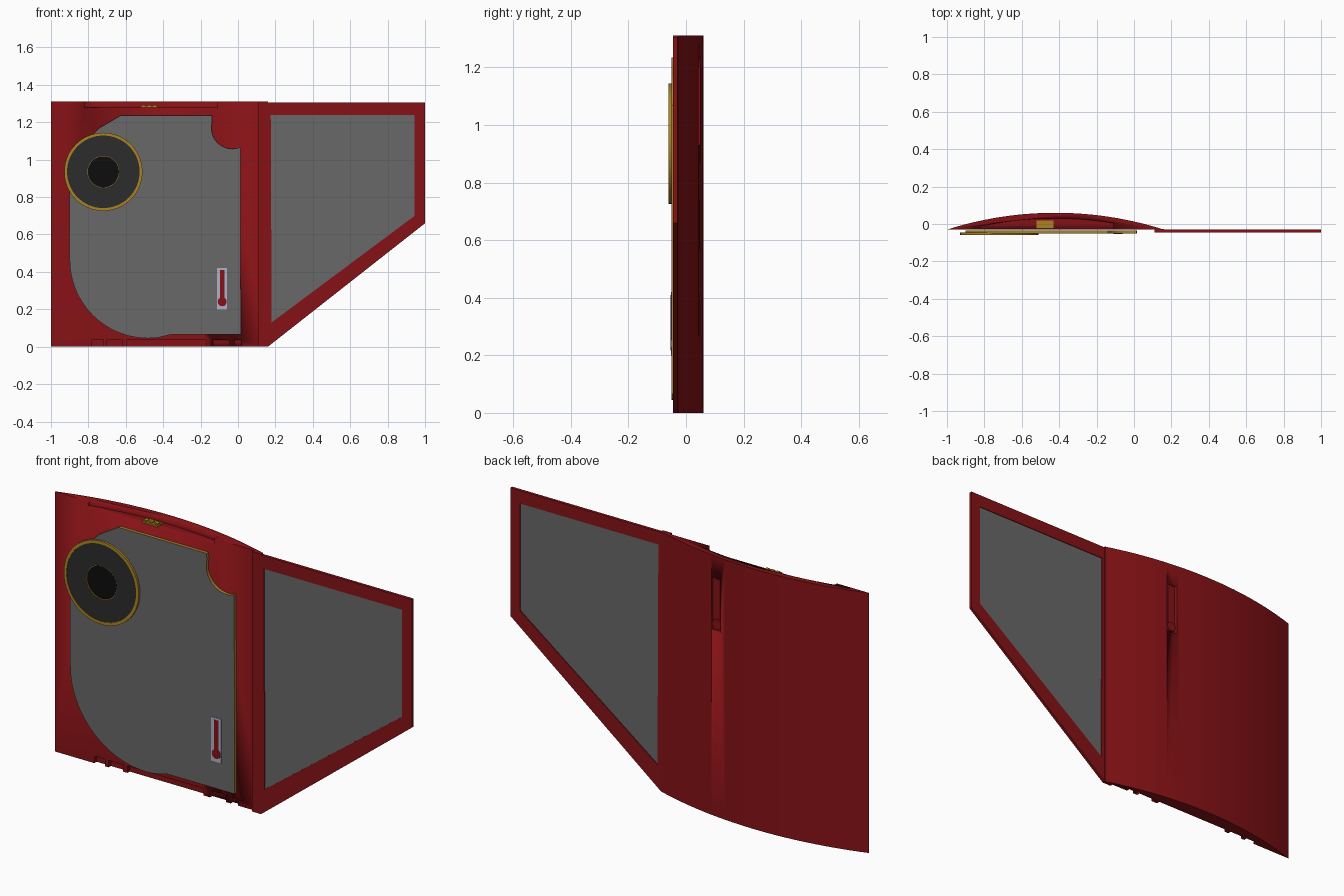
import bpy, bmesh
from math import sin, cos, pi, radians, sqrt

if "Cube" in bpy.data.objects:
    bpy.data.objects.remove(bpy.data.objects["Cube"])


def material(name, col):
    m = bpy.data.materials.new(name)
    m.diffuse_color = (*col, 1)
    m.use_nodes = True
    m.node_tree.nodes["Principled BSDF"].inputs["Base Color"].default_value = m.diffuse_color
    return m


RED = material("red", (0.24, 0.006, 0.008))
GOLD = material("gold", (0.40, 0.23, 0.015))
GREY = material("screen_grey", (0.14, 0.14, 0.14))
DARK = material("dark", (0.025, 0.025, 0.025))
BLACK = material("black", (0.004, 0.004, 0.004))
PALE = material("pale_blue", (0.42, 0.45, 0.6))


def finish(name, bm, mat, smooth=True):
    bmesh.ops.recalc_face_normals(bm, faces=bm.faces)
    me = bpy.data.meshes.new(name)
    bm.to_mesh(me)
    bm.free()
    ob = bpy.data.objects.new(name, me)
    bpy.context.collection.objects.link(ob)
    if mat:
        me.materials.append(mat)
    bpy.ops.object.select_all(action='DESELECT')
    ob.select_set(True)
    bpy.context.view_layer.objects.active = ob
    if smooth:
        bpy.ops.object.shade_smooth_by_angle(angle=radians(25))
    return ob


def prism(name, pts, a, b, mat=None, axis='y', hole=None):
    """Extrude an outline, with an optional matching hole, from a to b."""
    bm = bmesh.new()
    put = (lambda p, d: (p[0], d, p[1])) if axis == 'y' else (lambda p, d: (p[0], p[1], d))
    loops = [[[bm.verts.new(put(p, d)) for p in lp] for d in (a, b)]
             for lp in ([pts, hole] if hole else [pts])]
    n = len(pts)
    for lo, hi in loops:
        for i in range(n):
            j = (i + 1) % n
            bm.faces.new((lo[i], lo[j], hi[j], hi[i]))
    for k in (0, 1):
        if hole:
            o, h = loops[0][k], loops[1][k]
            for i in range(n):
                j = (i + 1) % n
                bm.faces.new((o[i], o[j], h[j], h[i]))
        else:
            bm.faces.new(loops[0][k])
    return finish(name, bm, mat)


def box(name, x0, x1, y0, y1, z0, z1, mat=None):
    return prism(name, [(x0, z0), (x1, z0), (x1, z1), (x0, z1)], y0, y1, mat)


def arc(cx, cz, r, a0, a1, n):
    return [(cx + r * cos(radians(a0 + (a1 - a0) * i / n)),
             cz + r * sin(radians(a0 + (a1 - a0) * i / n))) for i in range(n + 1)]


def circle(cx, cz, r, n=64):
    return arc(cx, cz, r, 0, 360, n)[:-1]


def cut(ob, cutter):
    m = ob.modifiers.new("cut", 'BOOLEAN')
    m.operation, m.object, m.solver = 'DIFFERENCE', cutter, 'EXACT'
    bpy.context.view_layer.objects.active = ob
    bpy.ops.object.modifier_apply(modifier=m.name)
    bpy.data.objects.remove(cutter)


# curved body shell
R, MID, FRONT = 1.914, -0.42, -0.03


def back_y(x, inset=0.0):
    return sqrt(R * R - (x - MID) ** 2) - R + 0.06 - inset


def back_curve(x0, x1, n, inset=0.0):
    xs = [x0 + (x1 - x0) * i / n for i in range(n + 1)]
    return [(x, back_y(x, inset)) for x in xs]


body = prism("body", back_curve(-1, 0.16, 28), 0, 1.31, RED, 'z')

# top slot, bottom notches and the rear slider recess
cut(body, prism("slot_cutter", [(-0.82, -0.1)] + back_curve(-0.82, -0.11, 16, 0.03) + [(-0.11, -0.1)],
                1.28, 1.4, None, 'z'))
for x0, x1 in ((-0.78, -0.72), (-0.70, -0.62), (-0.595, -0.17), (-0.135, -0.045), (-0.02, 0.02)):
    cut(body, box("notch_cutter", x0, x1, -0.1, -0.012, -0.1, 0.035))
sy = back_y(-0.2)
cut(body, box("slider_cutter", -0.228, -0.172, sy - 0.015, 0.2, 0.93, 1.20))
bpy.context.view_layer.objects.active = body
prism("slider_button", circle(-0.2, 0.965, 0.025, 24), sy - 0.016, sy - 0.004, RED)
box("slider_rail", -0.215, -0.185, sy - 0.016, sy - 0.011, 0.98, 1.19, RED)

# latch inside the top slot
box("latch_plate", -0.52, -0.43, -0.025, 0.02, 1.279, 1.287, GOLD)
for x in (-0.505, -0.475, -0.445):
    box("latch_tooth", x - 0.009, x + 0.009, -0.018, 0.004, 1.287, 1.293, GOLD)

# side wing frame and its recessed window
prism("wing_frame", [(0.16, 0), (1, 0.66), (1, 1.305), (0.16, 1.305)], -0.045, -0.03, RED,
      hole=[(0.18, 0.13), (0.945, 0.70), (0.945, 1.24), (0.175, 1.24)])
box("wing_hinge_strip", 0.11, 0.16, -0.045, -0.028, 0, 1.31, RED)
prism("wing_window", [(0.17, 0.12), (0.95, 0.69), (0.95, 1.25), (0.17, 1.25)],
      -0.041, -0.034, GREY)

# front plate: gold edge with a grey face
outline = ([(-0.63, 1.235), (-0.14, 1.235)] + arc(-0.03, 1.17, 0.112, 165, 293, 18)
           + [(0.015, 0.065), (-0.36, 0.065)] + arc(-0.48, 0.465, 0.42, -82, -180, 24)
           + [(-0.9, 0.95), (-0.82, 1.09), (-0.74, 1.17)])
prism("front_plate", outline, -0.048, -0.034, GOLD)
prism("front_plate_face", outline, -0.05, -0.048, GREY)

# round dial: gold rim, dark ring, sunken black centre
DX, DZ = -0.72, 0.935
prism("dial_rim", circle(DX, DZ, 0.209), -0.06, -0.045, GOLD, hole=circle(DX, DZ, 0.194))
prism("dial_ring", circle(DX, DZ, 0.195), -0.058, -0.046, DARK, hole=circle(DX, DZ, 0.085))
prism("dial_bore", circle(DX, DZ, 0.0855), -0.057, -0.046, GOLD, hole=circle(DX, DZ, 0.083))
prism("dial_centre", circle(DX, DZ, 0.084), -0.052, -0.047, BLACK)

# small gauge
box("gauge_frame", -0.113, -0.058, -0.052, -0.048, 0.20, 0.42, PALE)
box("gauge_stem", -0.097, -0.072, -0.0535, -0.05, 0.24, 0.41, RED)
prism("gauge_bulb", circle(-0.0845, 0.24, 0.024, 24), -0.054, -0.05, RED)
